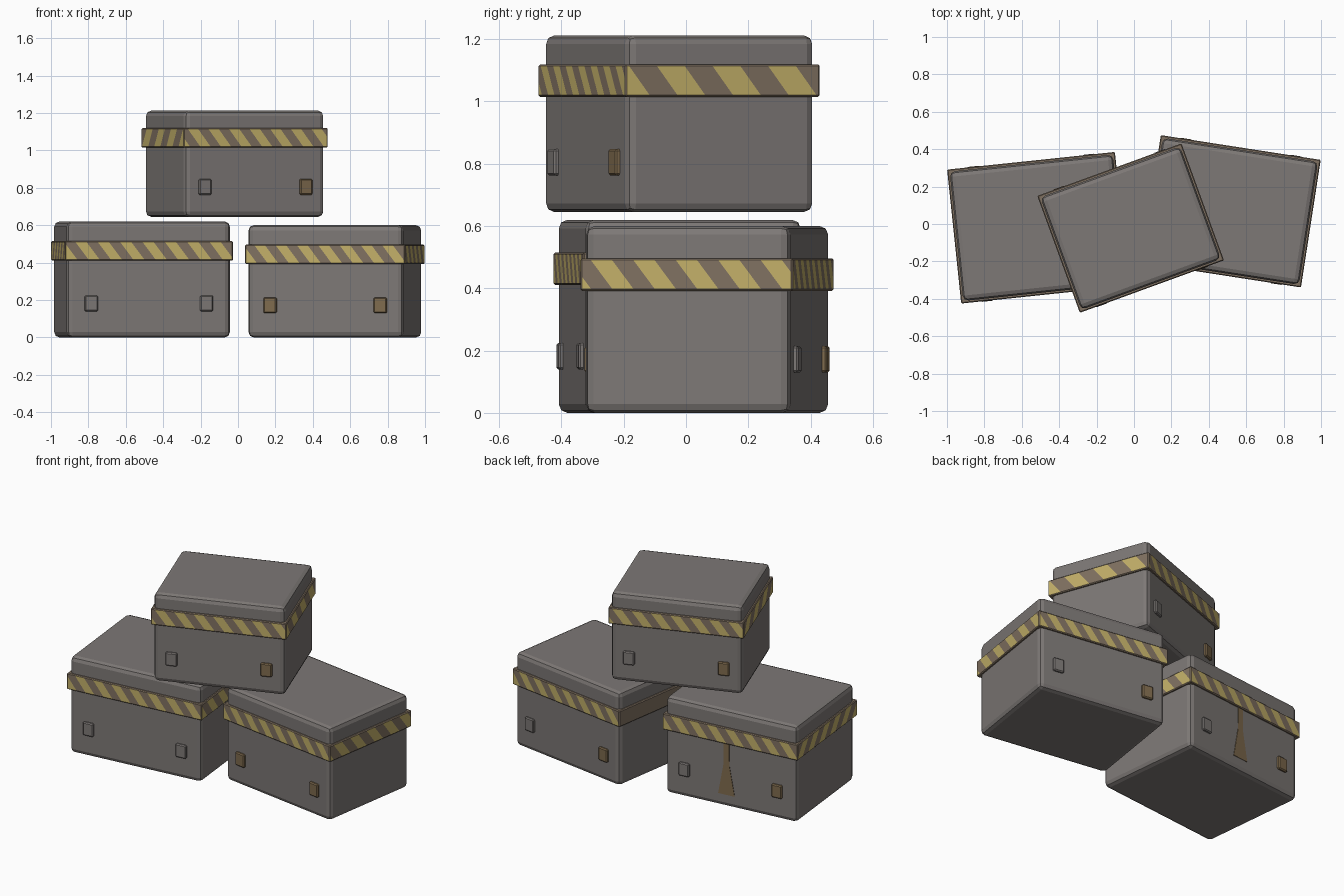
import bpy, bmesh, math
from mathutils import Vector, Matrix

if "Cube" in bpy.data.objects:
    bpy.data.objects.remove(bpy.data.objects["Cube"])


def material(name, rgb):
    m = bpy.data.materials.new(name)
    m.diffuse_color = (*rgb, 1)
    m.use_nodes = True
    m.node_tree.nodes["Principled BSDF"].inputs["Base Color"].default_value = m.diffuse_color
    return m


GREY = material("worn_grey_metal", (0.205, 0.188, 0.180))
YELLOW = material("hazard_yellow", (0.54, 0.43, 0.14))
BROWN = material("stripe_brown", (0.215, 0.165, 0.12))
RUST = material("rust_brown", (0.21, 0.145, 0.075))


def box_bm(size, centre, bevel, segments=1):
    bm = bmesh.new()
    bmesh.ops.create_cube(bm, size=1)
    for v in bm.verts:
        v.co = Vector([v.co[i] * size[i] + centre[i] for i in range(3)])
    if bevel:
        bmesh.ops.bevel(bm, geom=bm.edges[:], offset=bevel, segments=segments,
                        profile=0.5, affect='EDGES')
    bm.normal_update()
    return bm


def finish(bm, name, mats, matrix):
    me = bpy.data.meshes.new(name)
    bm.to_mesh(me)
    bm.free()
    for m in mats:
        me.materials.append(m)
    ob = bpy.data.objects.new(name, me)
    ob.matrix_world = matrix
    bpy.context.collection.objects.link(ob)
    return ob


def stripe_band(bm, w, d, z_mid, long_n, short_n, rusty_left):
    # cut slanted stripes into each side of the band, then colour alternately
    slant = 0.75
    sides = [((0, -1, 0), (1, 0), w, long_n), ((0, 1, 0), (-1, 0), w, long_n),
             ((1, 0, 0), (0, 1), d, short_n), ((-1, 0, 0), (0, 1), d, short_n)]
    for nrm, axis, length, count in sides:
        nrm = Vector(nrm)
        step = length / count / 2
        along = Vector((axis[0], axis[1], slant))
        limit = int(length / 2 / step) + 3
        for k in range(-limit, limit + 1):
            faces = [f for f in bm.faces if f.normal.dot(nrm) > 0.9]
            geom = set(faces)
            for f in faces:
                geom.update(f.edges)
                geom.update(f.verts)
            origin = Vector((0, 0, z_mid)) + along * (k * step / along.length_squared)
            bmesh.ops.bisect_plane(bm, geom=list(geom), dist=1e-5,
                                   plane_co=origin, plane_no=along)
        bm.normal_update()
        for f in bm.faces:
            if f.normal.dot(nrm) > 0.9:
                t = (f.calc_center_median() - Vector((0, 0, z_mid))).dot(along)
                f.material_index = 1 if math.floor(t / step) % 2 == 0 else 0
                if rusty_left and nrm.x < -0.5:
                    f.material_index = 0


def crate(tag, pos, angle, w, d, h, band_z, latch_z, latch_x, stripes, rusty, rusty_left=False):
    mtx = Matrix.Translation(pos) @ Matrix.Rotation(math.radians(angle), 4, 'Z')
    # crate body
    finish(box_bm((w, d, h), (0, 0, h / 2), 0.028, 2), tag + "_crate_body", [GREY], mtx)
    # hazard band
    bw, bd = w + 0.025, d + 0.025
    bm = box_bm((bw, bd, 0.104), (0, 0, band_z), 0.005)
    stripe_band(bm, bw, bd, band_z, stripes[0], stripes[1], rusty_left)
    finish(bm, tag + "_hazard_band", [BROWN, YELLOW], mtx)
    # latches on front and back
    for side, sy in (("front", -1), ("back", 1)):
        for end, sx in (("left", -1), ("right", 1)):
            bm = box_bm((0.07, 0.03, 0.085), (sx * latch_x, sy * d / 2, latch_z), 0.006)
            mat = RUST if (side, end) in rusty else GREY
            finish(bm, f"{tag}_{side}_{end}_latch", [mat], mtx)
    return mtx


left = crate("left", (-0.513, -0.02, 0), 6, 0.877, 0.695, 0.62, 0.463, 0.182, 0.31,
             (7.5, 5.5), {("back", "left")})
crate("right", (0.518, 0.068, 0), -8.8, 0.84, 0.665, 0.60, 0.444, 0.172, 0.298,
      (7.5, 5), {("front", "left"), ("front", "right"), ("back", "left")}, True)
crate("top", (-0.018, -0.022, 0.645), 20, 0.795, 0.64, 0.567, 0.422, 0.16, 0.287,
      (7, 3.5), {("front", "right"), ("back", "left")})

# rust streak running down the back of the left crate
bm = bmesh.new()
y = 0.695 / 2 + 0.003
pts = [(0.012, 0.415), (0.048, 0.415), (0.05, 0.27), (0.085, 0.08), (-0.025, 0.08), (0.01, 0.27)]
face = bm.faces.new([bm.verts.new((px, y, pz)) for px, pz in pts])
ext = bmesh.ops.extrude_face_region(bm, geom=[face])
for v in ext["geom"]:
    if isinstance(v, bmesh.types.BMVert):
        v.co.y -= 0.005
bmesh.ops.recalc_face_normals(bm, faces=bm.faces[:])
finish(bm, "rust_streak", [RUST], left)
